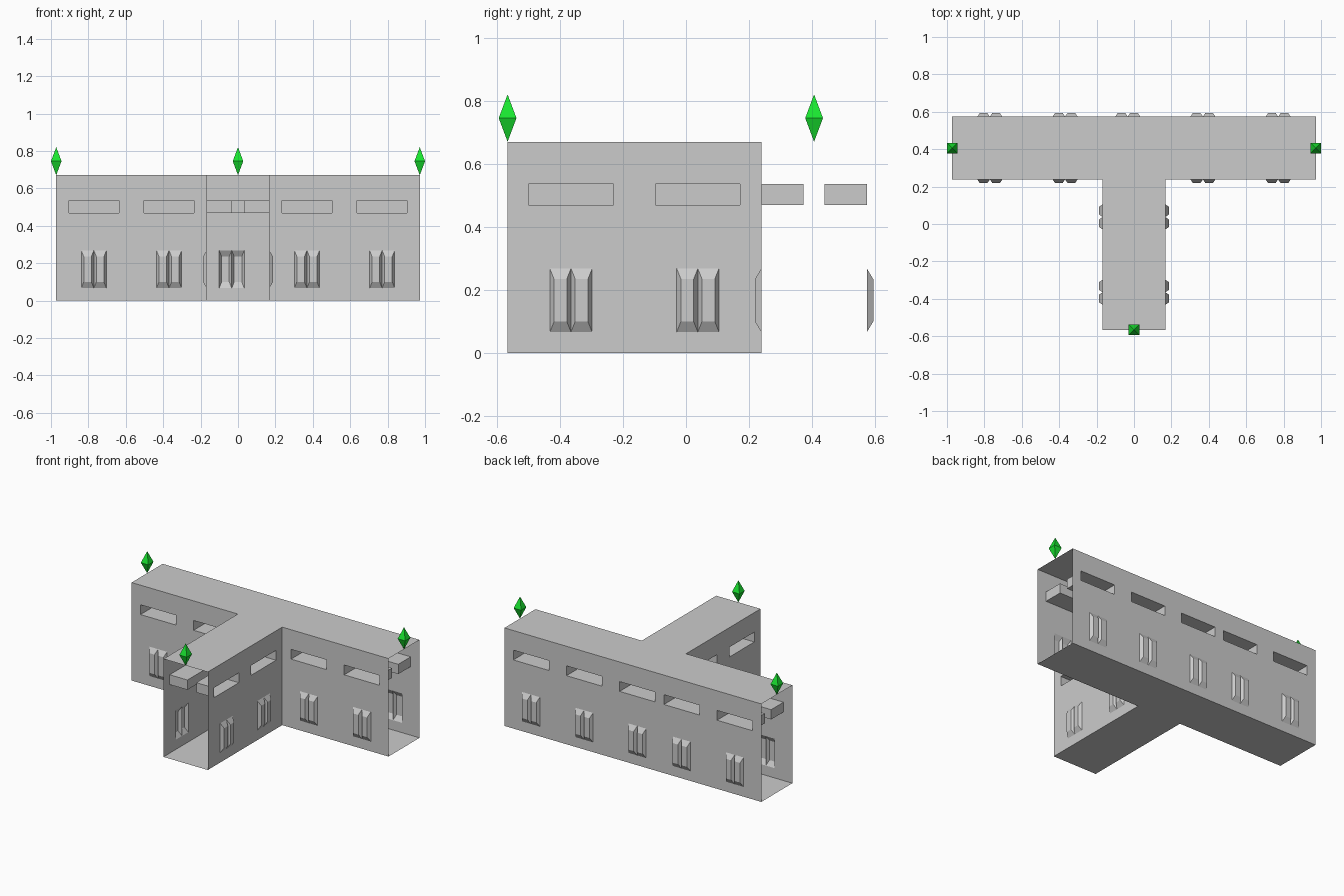
import bpy, bmesh
from mathutils import Vector as V

cube = bpy.data.objects.get("Cube")
if cube:
    bpy.data.objects.remove(cube, do_unlink=True)

MARK = 0.42                      # marker half width, in tiles
BUMP = 0.3                       # panel projection, in tiles
TILE = 2 / (29 + 2 * MARK)       # size of one tile
SHIFT = (MARK - BUMP) / 2        # centres the depth
UP = V((0, 0, 1))
X, Y = V((1, 0, 0)), V((0, 1, 0))


def material(name, colour):
    m = bpy.data.materials.new(name)
    m.use_nodes = True
    m.diffuse_color = colour
    m.node_tree.nodes["Principled BSDF"].inputs["Base Color"].default_value = colour
    return m


stone = material("grey stone", (0.6, 0.6, 0.6, 1))
green = material("bright green", (0.01, 0.8, 0.03, 1))


def finish(name, bm, mat):
    """Turn tile units into model units and make the object."""
    for v in bm.verts:
        v.co = (v.co + Y * SHIFT) * TILE
    mesh = bpy.data.meshes.new(name)
    bm.to_mesh(mesh)
    bm.free()
    mesh.materials.append(mat)
    bpy.context.collection.objects.link(bpy.data.objects.new(name, mesh))


def quad(bm, *points):
    bm.faces.new([bm.verts.new(p) for p in points])


def tiles(bm, origin, a, b, na, nb, skip=lambda i, j: False):
    """Sheet of separate square tiles facing a x b."""
    for i in range(na):
        for j in range(nb):
            if not skip(i, j):
                p = origin + a * i + b * j
                quad(bm, p, p + a, p + a + b, p + b)


def niche(bm, p, d, n):
    """Slot four tiles wide and two deep, open to the outside."""
    back = p - n * 2
    tiles(bm, back, d, UP, 4, 1)
    tiles(bm, p, d, -n, 4, 2)
    tiles(bm, back + UP, d, n, 4, 2)
    tiles(bm, back, UP, n, 1, 2)
    tiles(bm, p + d * 4, UP, -n, 1, 2)


def raised_panel(bm, p, d, n):
    """Hollow bevelled panel, one tile wide and three tall."""
    base = [p, p + d, p + d + UP * 3, p + UP * 3]
    ix, iz = d * 0.2, UP * 0.5
    inset = [ix + iz, iz - ix, -ix - iz, ix - iz]
    lo = [bm.verts.new(c) for c in base]
    hi = [bm.verts.new(c + o + n * BUMP) for c, o in zip(base, inset)]
    bm.faces.new(hi)
    for k in range(4):
        m = (k + 1) % 4
        bm.faces.new((lo[k], lo[m], hi[m], hi[k]))


def wall(name, origin, d, length, starts):
    n = d.cross(UP)

    def opening(i, j):
        return any((s <= i < s + 2 and 1 <= j < 4) or
                   (s - 1 <= i < s + 3 and j == 7) for s in starts)

    bm = bmesh.new()
    tiles(bm, origin, d, UP, length, 10, opening)
    finish(name, bm, stone)
    niches, panels = bmesh.new(), bmesh.new()
    for s in starts:
        niche(niches, origin + d * (s - 1) + UP * 7, d, n)
        for k in range(2):
            raised_panel(panels, origin + d * (s + k) + UP, d, n)
    finish(name + "_niches", niches, stone)
    finish(name + "_panels", panels, stone)


# Walls of the long hall and of the branch
FRONT, BACK, END, SIDE, INNER = -8.5, 8.5, 14.5, 2.5, 3.5
pair = (2, 8)
wall("back_wall", V((END, BACK, 0)), -X, 29, (2, 8, 14, 19, 25))
wall("front_wall_right", V((-END, INNER, 0)), X, 12, pair)
wall("front_wall_left", V((SIDE, INNER, 0)), X, 12, pair)
wall("branch_wall_left", V((SIDE, FRONT, 0)), Y, 12, pair)
wall("branch_wall_right", V((-SIDE, INNER, 0)), -Y, 12, pair)

# Floor and roof in a T shape
for name, z, flip in (("floor", 0, True), ("roof", 10, False)):
    bm = bmesh.new()
    for corner, nx, ny in ((V((-END, INNER, z)), 29, 5), (V((-SIDE, FRONT, z)), 5, 12)):
        if flip:
            tiles(bm, corner, Y, X, ny, nx)
        else:
            tiles(bm, corner, X, Y, nx, ny)
    finish(name, bm, stone)

# Green markers above the three open ends
MIDDLE = (INNER + BACK) / 2
for name, x, y in (("marker_right", -END, MIDDLE), ("marker_left", END, MIDDLE),
                   ("marker_front", 0, FRONT)):
    bm = bmesh.new()
    c = V((x, y, 11.12))
    ring = [bm.verts.new(c + V((sx, sy, 0)) * MARK)
            for sx, sy in ((-1, -1), (1, -1), (1, 1), (-1, 1))]
    top, bottom = bm.verts.new(c + UP * 1.12), bm.verts.new(c - UP * 1.12)
    for k in range(4):
        a, b = ring[k], ring[(k + 1) % 4]
        bm.faces.new((a, b, top))
        bm.faces.new((b, a, bottom))
    finish(name, bm, green)
